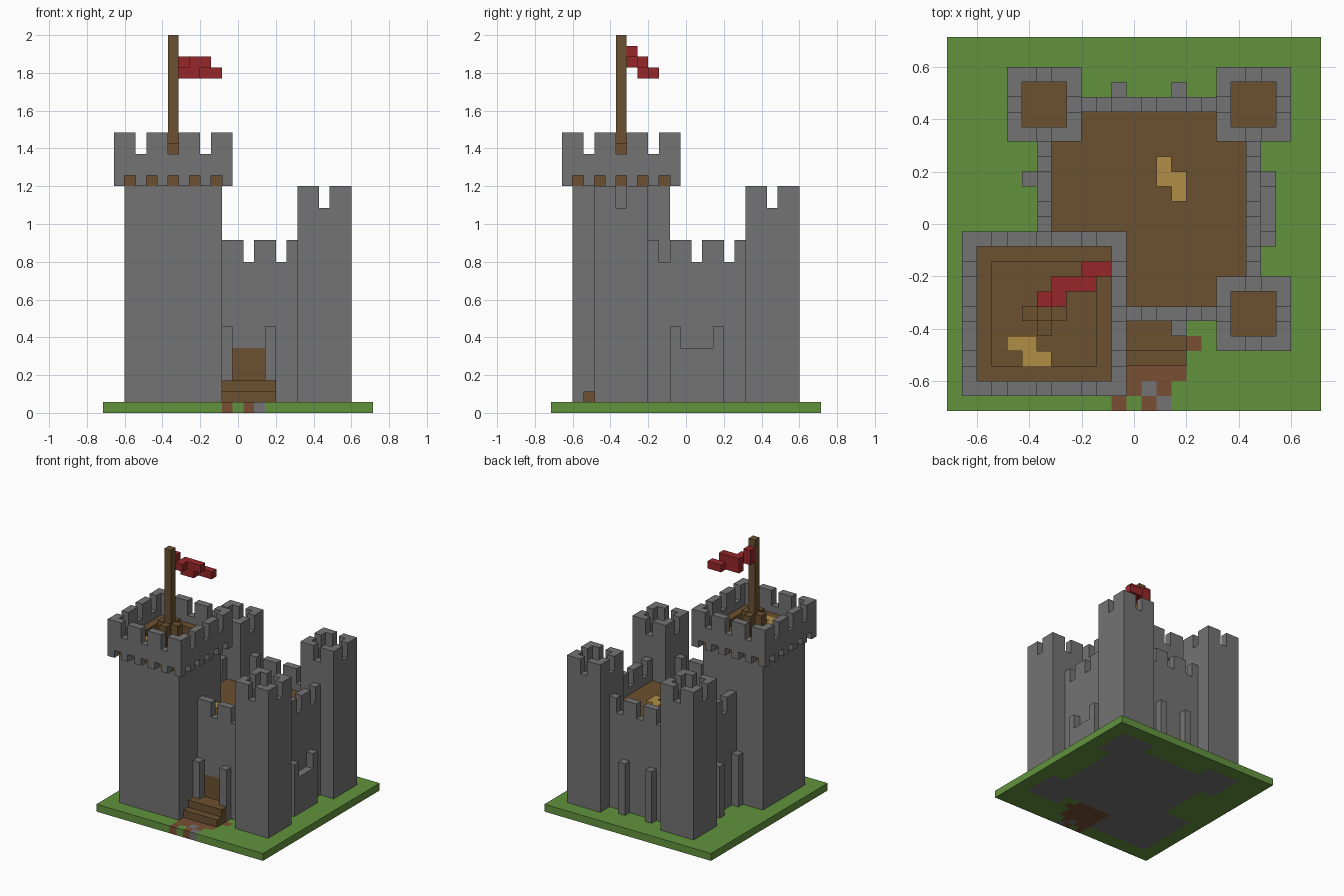
import bpy
import bmesh
from mathutils import Matrix, Vector

default_cube = bpy.data.objects.get("Cube")
if default_cube:
    bpy.data.objects.remove(default_cube, do_unlink=True)

UNIT = 2 / 35          # edge of one building block
CELLS = 25             # blocks along the base
HALF = CELLS / 2


def make_material(name, red, green, blue):
    colour = [(channel / 255) ** 2.2 for channel in (red, green, blue)] + [1]
    material = bpy.data.materials.new(name)
    material.use_nodes = True
    material.diffuse_color = colour
    material.node_tree.nodes["Principled BSDF"].inputs["Base Color"].default_value = colour
    return material


stone = make_material("grey stone", 115, 115, 115)
wood = make_material("brown wood", 107, 82, 52)
grass = make_material("green grass", 98, 145, 64)
dirt = make_material("reddish dirt", 120, 80, 54)
straw = make_material("yellow straw", 174, 140, 72)
cloth = make_material("red cloth", 150, 44, 46)


def finish(name, mesh_data, materials):
    mesh = bpy.data.meshes.new(name)
    mesh_data.to_mesh(mesh)
    mesh_data.free()
    for material in materials:
        mesh.materials.append(material)
    part = bpy.data.objects.new(name, mesh)
    bpy.context.collection.objects.link(part)
    return part


def build(name, material, boxes):
    """Join boxes given as (x, y, z ranges) in block units into one part."""
    mesh_data = bmesh.new()
    for xs, ys, zs in boxes:
        centre = Vector((sum(xs) / 2 - HALF, sum(ys) / 2 - HALF, sum(zs) / 2)) * UNIT
        size = [(high - low) * UNIT for low, high in (xs, ys, zs)]
        matrix = Matrix.Translation(centre) @ Matrix.Diagonal((*size, 1))
        bmesh.ops.create_cube(mesh_data, size=1, matrix=matrix)
    return finish(name, mesh_data, [material])


def cell(x, y, low, high):
    return (x, x + 1), (y, y + 1), (low, high)


def ring(xs, ys):
    """Cells along the border of a rectangle, with the index along its side."""
    for x in range(*xs):
        for y in range(*ys):
            if x in (xs[0], xs[1] - 1):
                yield x, y, y - ys[0]
            elif y in (ys[0], ys[1] - 1):
                yield x, y, x - xs[0]


# Footprints of the main masses
near, far = (4, 9), (18, 23)
keep, parapet = (2, 11), (1, 12)
court = (6, 21)
towers = {"front_left": (far, near), "back_left": (far, far), "back_right": (near, far)}
piers = (11, 15)
footprints = [(keep, keep), (court, court), *towers.values()]


# Grassy base with stone under the castle and a worn path
def ground_index(x, y):
    path = {0: (11, 13), 1: (11, 12, 14), 2: (11, 12, 13, 14, 15)}
    if any(a <= x < b and c <= y < d for (a, b), (c, d) in footprints):
        return 1
    if (x, y) in ((14, 0), (13, 1)):
        return 1
    if x in path.get(y, ()) or (x, y) == (16, 4):
        return 2
    if 3 <= y < 6 and piers[0] <= x <= piers[1]:
        return 2
    return 0


base = bmesh.new()
bmesh.ops.create_grid(base, x_segments=CELLS, y_segments=CELLS, size=HALF * UNIT,
                      matrix=Matrix.Translation((0, 0, UNIT)))
for face in base.faces:
    spot = face.calc_center_median() / UNIT
    face.material_index = ground_index(int(spot.x + HALF), int(spot.y + HALF))
ground = finish("ground", base, [grass, stone, dirt])
slab = ground.modifiers.new("thickness", "SOLIDIFY")
slab.thickness = UNIT
slab.offset = -1

# Corner towers with a notch in the middle of each side
for name, (xs, ys) in towers.items():
    inner = [(low + 1, high - 1) for low, high in (xs, ys)]
    walls = [cell(x, y, 17, 19 if i == 2 else 21) for x, y, i in ring(xs, ys)]
    build(name + "_tower", stone, [(xs, ys, (1, 17))] + walls)
    build(name + "_tower_floor", wood, [(*inner, (17, 18))])

# Curtain walls, with every third block lowered and a doorway in front
door = range(12, 15)
walls = []
for x, y, _ in ring(court, court):
    if (x < 11 and y < 11) or any(a <= x < b and c <= y < d
                                  for (a, b), (c, d) in towers.values()):
        continue
    along = x if y in (court[0], court[1] - 1) else y
    bottom = 6 if y == court[0] and x in door else 1
    walls.append(cell(x, y, bottom, 14 if along % 3 == 1 else 16))
build("curtain_walls", stone, walls)
build("courtyard_floor", wood, [((7, 20), (11, 20), (1, 13)), ((11, 20), (7, 11), (1, 13))])

# Piers on all four sides and a sill on the left side
build("wall_piers", stone, [cell(x, y, 1, 8) for p in piers
                            for x, y in ((p, 5), (p, 21), (5, p), (21, p))])
build("left_sill", stone, [((21, 22), (12, 15), (1, 6))])

# Door and steps
build("door", wood, [((12, 15), (6, 7), (1, 6))])
build("door_steps", wood, [((12, 15), (5, 6), (1, 3)), ((11, 16), (4, 5), (1, 3)),
                           ((11, 16), (3, 4), (1, 2))])

# Main keep: shaft, corbels, parapet and merlons
build("keep_shaft", stone, [(keep, keep, (1, 21))])
build("keep_parapet", stone, [
    cell(x, y, 21 if i % 2 == 0 else 22, 24 if i % 3 == 2 else 26)
    for x, y, i in ring(parapet, parapet)])
build("keep_floor", wood, [(keep, keep, (21, 22))])
build("keep_walkway", wood, [cell(x, y, 22, 23) for x, y, _ in ring(keep, keep)])

# Flagpole with four braces, and a stepped flag
build("flagpole", wood, [cell(6, 6, 22, 35)])
build("flagpole_braces", wood, [cell(x, y, 22, 25)
                                for x, y in ((5, 6), (7, 6), (6, 5), (6, 7))])
build("flag", cloth, [cell(6, 7, 32, 34), cell(7, 7, 32, 33), ((7, 9), (8, 9), (31, 33)),
                      cell(9, 8, 32, 33), ((9, 11), (9, 10), (31, 32))])

# Straw heaps
build("keep_straw", straw, [cell(x, y, 22, 23) for x, y in ((4, 4), (5, 4), (5, 3), (6, 3))])
build("courtyard_straw", straw, [cell(x, y, 13, 14) for x, y in
                                 ((14, 15), (14, 16), (15, 14), (15, 15), (11, 8), (11, 9))])
